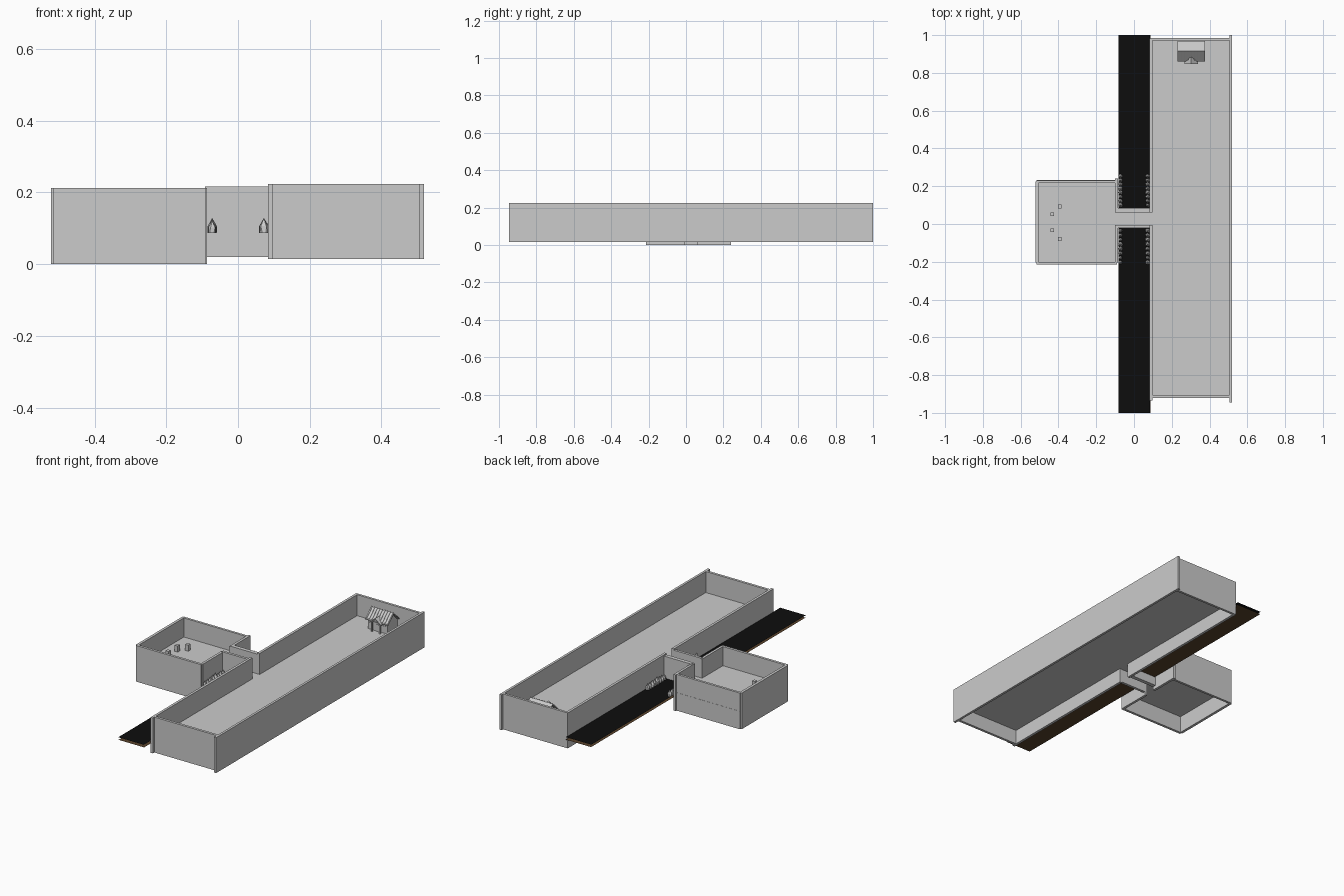
import bpy, bmesh, math, random
from mathutils import Vector, Matrix

if "Cube" in bpy.data.objects:
    bpy.data.objects.remove(bpy.data.objects["Cube"])

random.seed(4)


def make(name, bm, mat=None):
    bmesh.ops.recalc_face_normals(bm, faces=bm.faces)
    me = bpy.data.meshes.new(name)
    bm.to_mesh(me)
    bm.free()
    ob = bpy.data.objects.new(name, me)
    bpy.context.collection.objects.link(ob)
    if mat:
        me.materials.append(mat)
    return ob


def add_box(bm, x0, x1, y0, y1, z0, z1):
    m = Matrix.Translation(((x0 + x1) / 2, (y0 + y1) / 2, (z0 + z1) / 2)) \
        @ Matrix.Diagonal((x1 - x0, y1 - y0, z1 - z0, 1))
    bmesh.ops.create_cube(bm, size=1, matrix=m)


def box(name, *b):
    bm = bmesh.new()
    add_box(bm, *b)
    return make(name, bm)


def sheet(name, x0, x1, y0, y1, z, mat=None):
    me = bpy.data.meshes.new(name)
    me.from_pydata([(x0, y0, z), (x1, y0, z), (x1, y1, z), (x0, y1, z)], [], [(0, 1, 2, 3)])
    ob = bpy.data.objects.new(name, me)
    bpy.context.collection.objects.link(ob)
    if mat:
        me.materials.append(mat)
    return ob


def prism(name, pts, axis, a, b):
    """Extrude a 2D profile (other axis, z) along x or y."""
    bm = bmesh.new()
    co = [(a, p, z) if axis == 'x' else (p, a, z) for p, z in pts]
    f = bm.faces.new([bm.verts.new(c) for c in co])
    r = bmesh.ops.extrude_face_region(bm, geom=[f])
    d = Vector((b - a, 0, 0)) if axis == 'x' else Vector((0, b - a, 0))
    bmesh.ops.translate(bm, vec=d, verts=[v for v in r['geom'] if isinstance(v, bmesh.types.BMVert)])
    return make(name, bm)


def material(name, c):
    m = bpy.data.materials.new(name)
    m.diffuse_color = (*c, 1)
    m.use_nodes = True
    m.node_tree.nodes["Principled BSDF"].inputs["Base Color"].default_value = m.diffuse_color
    return m


black = material("dark_surface", (0.004, 0.004, 0.004))
brown = material("earth", (0.10, 0.055, 0.025))
FLOOR = 0.1

# Small square room
L0, L1 = 0.0, 0.213
box("small_room_west_wall", -0.522, -0.506, -0.205, 0.225, L0, L1)
box("small_room_south_wall", -0.515, -0.09, -0.215, -0.2, L0, L1)
box("small_room_north_wall_lower", -0.515, -0.09, 0.218, 0.232, L0, 0.106)
box("small_room_north_wall_upper", -0.515, -0.09, 0.217, 0.231, 0.106, L1)
box("small_room_east_wall_south", -0.101, -0.086, -0.205, -0.006, L0, L1)
box("small_room_east_wall_north", -0.101, -0.086, 0.062, 0.24, L0, L1)
sheet("small_room_floor", -0.515, -0.09, -0.207, 0.224, FLOOR)

# Long hall
R0, R1 = 0.015, 0.224
box("hall_east_wall", 0.505, 0.519, -0.945, 1.0, R0, R1)
box("hall_north_wall", 0.085, 0.508, 0.971, 0.985, R0, R1)
box("hall_south_wall", 0.085, 0.508, -0.921, -0.906, R0, R1)
box("hall_west_wall_south", 0.083, 0.098, -0.935, -0.006, R0, R1)
box("hall_west_wall_north", 0.083, 0.098, 0.062, 0.98, R0, R1)
sheet("hall_floor", 0.09, 0.51, -0.914, 0.978, FLOOR)

# Connecting corridor
box("corridor_south_wall", -0.092, 0.09, -0.021, -0.006, 0.02, 0.216)
box("corridor_north_wall", -0.092, 0.09, 0.062, 0.085, 0.02, 0.216)
sheet("corridor_floor", -0.095, 0.09, -0.012, 0.07, FLOOR)

# Dark channel between the rooms, with an earth bed below it
for tag, y0, y1 in (("south", -1.0, -0.018), ("north", 0.08, 1.0)):
    sheet("channel_surface_" + tag, -0.082, 0.085, y0, y1, 0.087, black)
    sheet("channel_bed_" + tag, -0.08, 0.087, y0, y1, 0.072, brown)

# Rocks lining the channel beside the corridor
for side in (-1, 1):
    for tag, y0, step in (("south", -0.035, -0.024), ("north", 0.1, 0.022)):
        bm = bmesh.new()
        for i in range(8):
            r = random.uniform(0.8, 1.1)
            m = Matrix.Translation((side * 0.072, y0 + i * step, 0.088)) \
                @ Matrix.Diagonal((0.014 * r, 0.013 * r, 0.038 * r, 1)) \
                @ Matrix.Rotation(random.uniform(0, 6), 4, 'Z')
            bmesh.ops.create_icosphere(bm, subdivisions=1, radius=1, matrix=m)
        bmesh.ops.bisect_plane(bm, geom=bm.verts[:] + bm.edges[:] + bm.faces[:],
                               plane_co=(0, 0, 0.087), plane_no=(0, 0, 1), clear_inner=True)
        make("rocks_%s_%s" % (tag, "west" if side < 0 else "east"), bm)

# Four pedestals in the small room
for i, (x, y) in enumerate([(-0.393, 0.093), (-0.433, 0.052), (-0.433, -0.033), (-0.393, -0.079)]):
    box("pedestal_%d" % i, x - 0.01, x + 0.01, y - 0.01, y + 0.01, FLOOR, FLOOR + 0.036)

# Little house at the end of the hall
cx = 0.303
box("house_body", cx - 0.064, cx + 0.064, 0.872, 0.962, FLOOR, 0.158)
prism("house_roof", [(0.86, 0.155), (0.86, 0.161), (0.915, 0.212), (0.968, 0.161), (0.968, 0.155),
                     (0.915, 0.205)], 'x', cx - 0.074, cx + 0.074)
for s in (-1, 1):
    x = cx + s * 0.062
    prism("house_gable", [(0.874, 0.155), (0.915, 0.205), (0.96, 0.155)], 'x', x - 0.003, x + 0.003)

# Tile ribs on the front slope
for i in range(9):
    x = cx - 0.068 + i * 0.017
    prism("roof_rib", [(0.862, 0.161), (0.862, 0.166), (0.915, 0.216), (0.915, 0.211)],
          'x', x - 0.003, x + 0.003)

# Porch with posts, gable roof and door
prism("porch_roof", [(cx - 0.036, 0.15), (cx - 0.036, 0.156), (cx, 0.186), (cx + 0.036, 0.156),
                     (cx + 0.036, 0.15), (cx, 0.179)], 'y', 0.846, 0.885)
for s in (-1, 1):
    x = cx + s * 0.027
    box("porch_post", x - 0.004, x + 0.004, 0.85, 0.858, FLOOR, 0.157)
arch = [(cx - 0.013, FLOOR)] + [(cx - 0.013 * math.cos(t * math.pi / 6), 0.13 + 0.013 * math.sin(t * math.pi / 6))
                                for t in range(7)] + [(cx + 0.013, FLOOR)]
prism("house_door", arch, 'y', 0.868, 0.874)
for s in (-1, 1):
    x = cx + s * 0.045
    box("house_window", x - 0.009, x + 0.009, 0.869, 0.874, 0.122, 0.144)
